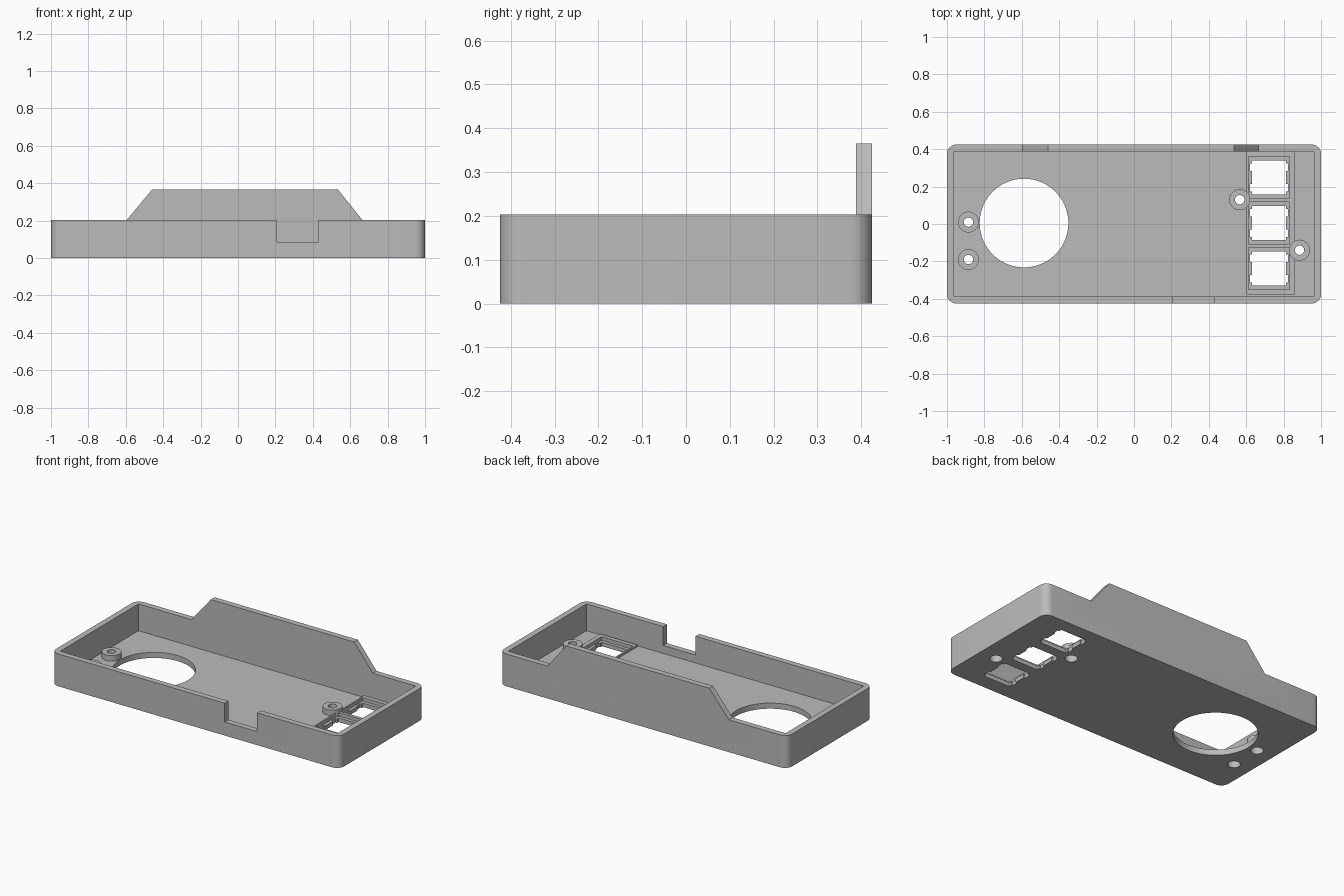
import bpy, bmesh, math

if "Cube" in bpy.data.objects:
    bpy.data.objects.remove(bpy.data.objects["Cube"])

# One plain grey material
grey = bpy.data.materials.new("mid grey")
grey.diffuse_color = (0.5, 0.5, 0.5, 1)
grey.use_nodes = True
grey.node_tree.nodes["Principled BSDF"].inputs["Base Color"].default_value = grey.diffuse_color

W, D, H = 1.0, 0.425, 0.203      # half width, half depth, wall height
WALL, FLOOR = 0.037, 0.035
PAD_TOP, POCKET, BOSS_TOP = 0.047, 0.025, 0.07


def prism(name, pts, lo, hi, axis="Z"):
    """Extrude a flat outline along z (points are x, y) or y (points are x, z)."""
    bm = bmesh.new()
    if axis == "Z":
        ring = [bm.verts.new((a, b, lo)) for a, b in pts]
        move = (0, 0, hi - lo)
    else:
        ring = [bm.verts.new((a, lo, b)) for a, b in pts]
        move = (0, hi - lo, 0)
    face = bm.faces.new(ring)
    ext = bmesh.ops.extrude_face_region(bm, geom=[face])
    bmesh.ops.translate(bm, vec=move,
                        verts=[v for v in ext["geom"] if isinstance(v, bmesh.types.BMVert)])
    bmesh.ops.recalc_face_normals(bm, faces=bm.faces)
    mesh = bpy.data.meshes.new(name)
    bm.to_mesh(mesh)
    bm.free()
    mesh.materials.append(grey)
    ob = bpy.data.objects.new(name, mesh)
    bpy.context.collection.objects.link(ob)
    return ob


def rect(x0, x1, y0, y1):
    return [(x0, y0), (x1, y0), (x1, y1), (x0, y1)]


def circle(cx, cy, r, n=48):
    return [(cx + r * math.cos(2 * math.pi * i / n),
             cy + r * math.sin(2 * math.pi * i / n)) for i in range(n)]


def rounded(hx, hy, r, n=8):
    pts = []
    for k, (sx, sy) in enumerate([(1, 1), (-1, 1), (-1, -1), (1, -1)]):
        for i in range(n + 1):
            a = math.pi / 2 * (k + i / n)
            pts.append((sx * (hx - r) + r * math.cos(a), sy * (hy - r) + r * math.sin(a)))
    return pts


def combine(target, other, op):
    """Boolean the helper into the target, then drop the helper."""
    m = target.modifiers.new("combine", "BOOLEAN")
    m.operation, m.solver, m.object = op, "EXACT", other
    bpy.ops.object.select_all(action="DESELECT")
    bpy.context.view_layer.objects.active = target
    target.select_set(True)
    bpy.ops.object.modifier_apply(modifier=m.name)
    bpy.data.objects.remove(other, do_unlink=True)


# Rounded tray body, hollowed with square inner corners
tray = prism("enclosure_tray", rounded(W, D, 0.05), 0, H)
combine(tray, prism("cavity", rect(-W + WALL, W - WALL, -D + WALL, D - WALL), FLOOR, 1), "DIFFERENCE")

# Tapered back panel rising above the wall
panel = [(-0.595, H), (-0.595, H - 0.05), (0.665, H - 0.05), (0.665, H), (0.535, 0.365), (-0.46, 0.365)]
combine(tray, prism("back_panel", panel, D - WALL, D, "Y"), "UNION")

# Cable notch in the front wall
combine(tray, prism("cable_notch", rect(0.205, 0.43, 0.085, 0.5), -D - 0.1, -D + WALL + 0.02, "Y"), "DIFFERENCE")

# Raised switch pad and screw bosses
combine(tray, prism("switch_pad", rect(0.602, 0.86, -0.377, D - WALL + 0.01), 0.01, PAD_TOP), "UNION")
bosses = [(-0.885, 0.01), (-0.885, -0.19), (0.565, 0.13), (0.885, -0.14)]

# Switch pockets, and through-holes with clip notches on both sides
for cy in (0.249, 0.005, -0.238):
    combine(tray, prism("pocket", rect(0.612, 0.832, cy - 0.112, cy + 0.112), POCKET, 0.2), "DIFFERENCE")
    quarter = [(0.091, 0.035), (0.101, 0.035), (0.101, 0.075), (0.091, 0.075), (0.091, 0.091)]
    outline = (quarter + [(-x, y) for x, y in reversed(quarter)]
               + [(-x, -y) for x, y in quarter] + [(x, -y) for x, y in reversed(quarter)])
    outline = [(0.7225 + x, cy + y) for x, y in outline]
    combine(tray, prism("switch_hole", outline, -0.1, 0.2), "DIFFERENCE")

# Screw bosses with through-holes, counterbored from below
for bx, by in bosses:
    combine(tray, prism("boss", circle(bx, by, 0.056), 0.015, BOSS_TOP), "UNION")
for bx, by in bosses:
    combine(tray, prism("screw_hole", circle(bx, by, 0.025, 32), -0.1, 0.2), "DIFFERENCE")
    combine(tray, prism("counterbore", circle(bx, by, 0.036, 32), -0.1, 0.042), "DIFFERENCE")

# Large round opening
combine(tray, prism("round_opening", circle(-0.588, 0.005, 0.237, 96), -0.1, 0.15), "DIFFERENCE")

bpy.ops.object.select_all(action="DESELECT")
tray.select_set(True)
bpy.context.view_layer.objects.active = tray
bpy.ops.object.shade_smooth_by_angle(angle=math.radians(30))
